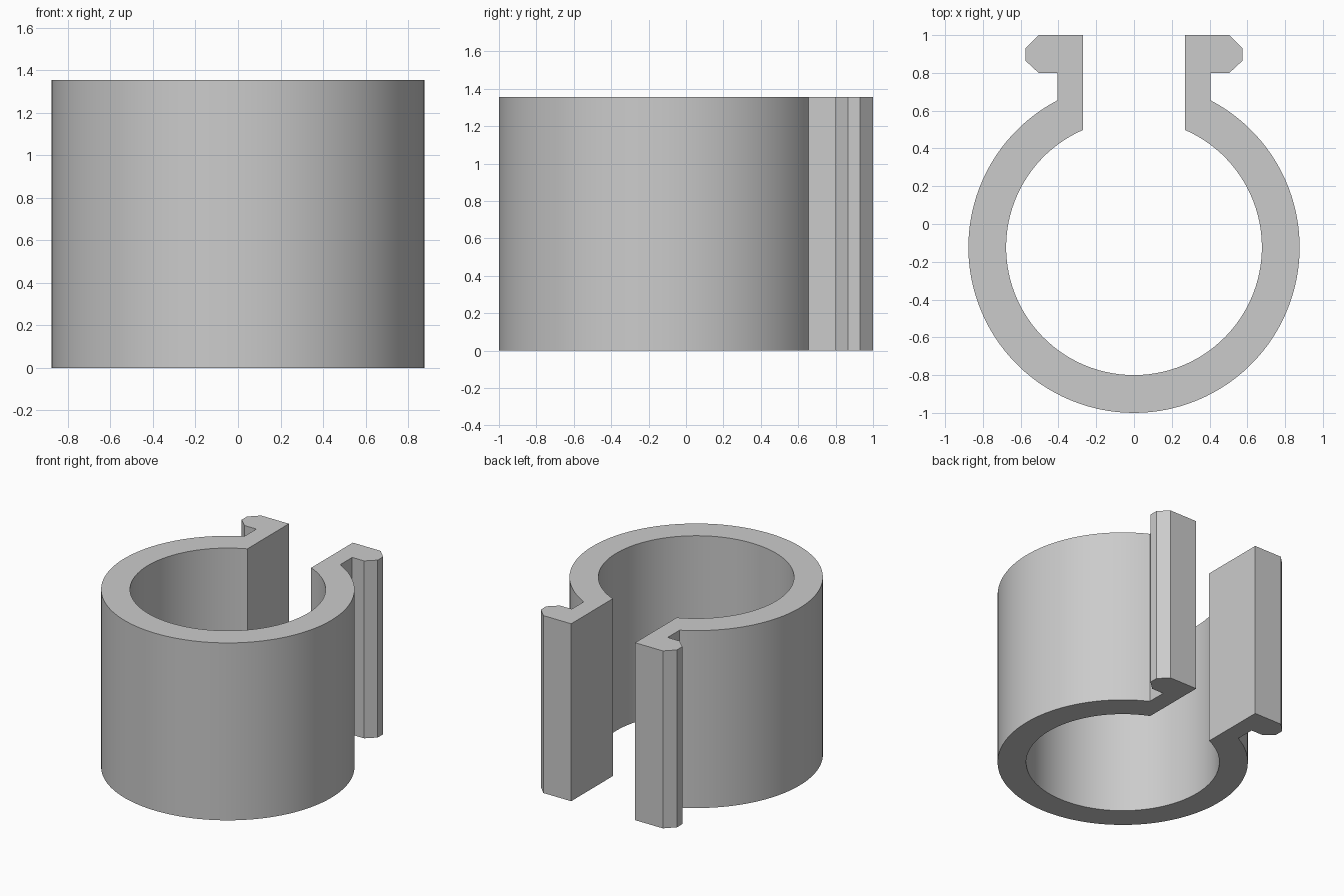
import bpy, bmesh
from math import acos, pi, sin, cos, radians

if "Cube" in bpy.data.objects:
    bpy.data.objects.remove(bpy.data.objects["Cube"], do_unlink=True)

HEIGHT = 1.355
CENTRE_Y = -0.123
OUTER, INNER = 0.877, 0.677
SLOT, ARM = 0.27, 0.405      # inner and outer x of the arms
STEPS = 96

grey = bpy.data.materials.new("plain grey")
grey.use_nodes = True
colour = (0.6, 0.6, 0.6, 1)
grey.diffuse_color = colour
grey.node_tree.nodes["Principled BSDF"].inputs["Base Color"].default_value = colour


def arc(radius, x_end):
    """Points from the right end of the open ring, round the front, to the left end."""
    start = acos(x_end / radius)
    sweep = pi + 2 * start
    angles = [start - sweep * i / STEPS for i in range(STEPS + 1)]
    return [(radius * cos(a), CENTRE_Y + radius * sin(a)) for a in angles]


# Hooked arm, from the slot round to the ring's outer wall
hook = [(SLOT, 1), (0.505, 1), (0.575, 0.93), (0.575, 0.865),
        (0.505, 0.8), (ARM, 0.8)]
mirrored_hook = [(-x, y) for x, y in reversed(hook)]

# Closed outline of the whole clip
outline = hook + arc(OUTER, ARM) + mirrored_hook + arc(INNER, SLOT)[::-1]

# Extrude the outline to full height
bm = bmesh.new()
base = bm.faces.new([bm.verts.new((x, y, 0)) for x, y in outline])
result = bmesh.ops.extrude_face_region(bm, geom=[base], use_keep_orig=True)
top = [v for v in result["geom"] if isinstance(v, bmesh.types.BMVert)]
bmesh.ops.translate(bm, verts=top, vec=(0, 0, HEIGHT))
bmesh.ops.recalc_face_normals(bm, faces=bm.faces)
mesh = bpy.data.meshes.new("ring_clip")
bm.to_mesh(mesh)
bm.free()

clip = bpy.data.objects.new("ring_clip", mesh)
bpy.context.collection.objects.link(clip)
mesh.materials.append(grey)

# Smooth the round walls, keep corners sharp
bpy.ops.object.select_all(action="DESELECT")
clip.select_set(True)
bpy.context.view_layer.objects.active = clip
bpy.ops.object.shade_smooth_by_angle(angle=radians(25))
